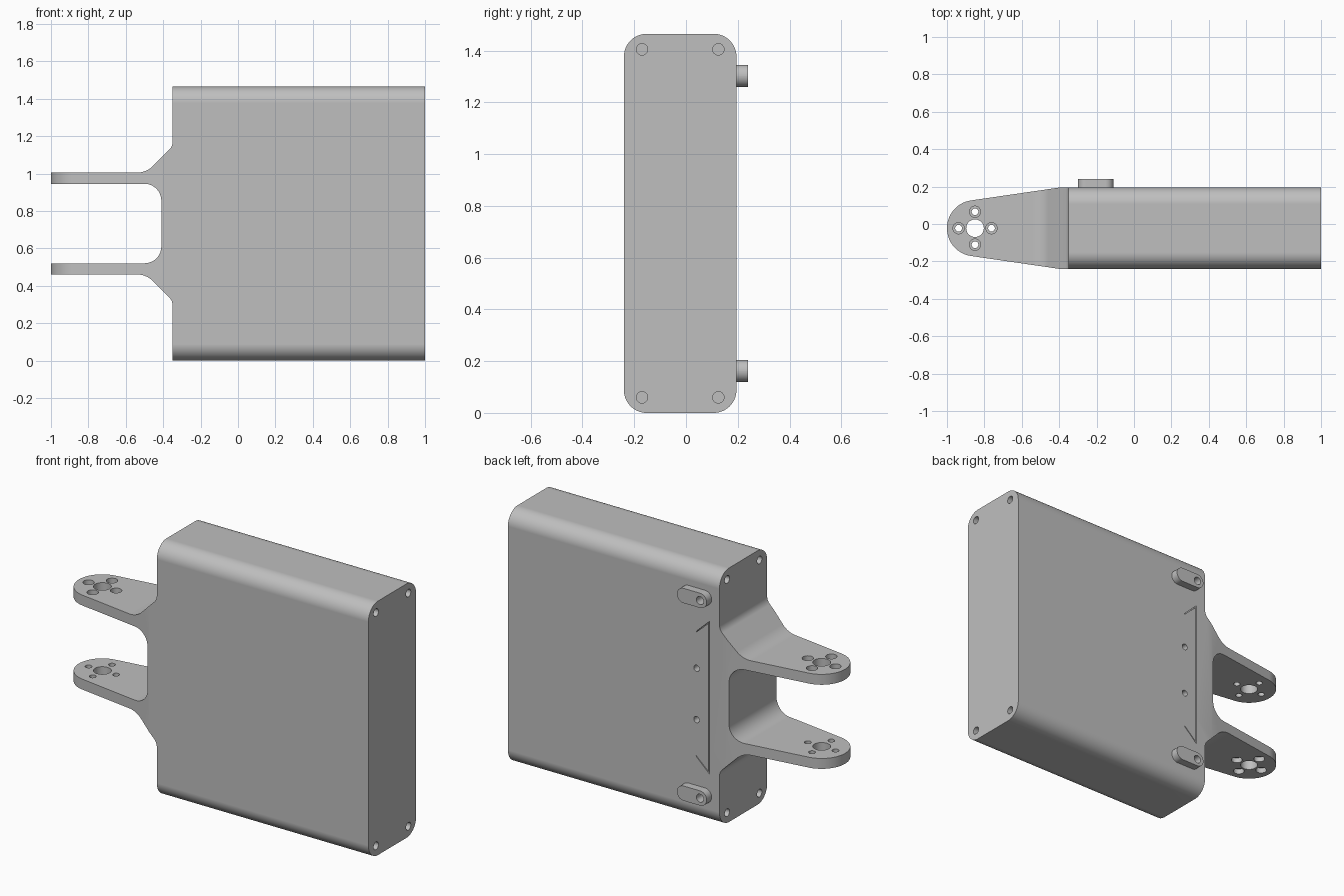
import bpy, bmesh, math
from mathutils import Vector

if "Cube" in bpy.data.objects:
    bpy.data.objects.remove(bpy.data.objects["Cube"])

MID_Y, MID_Z, TOP = -0.0225, 0.7325, 1.465
AXES = {'x': lambda a, b, t: (t, a, b),
        'y': lambda a, b, t: (a, t, b),
        'z': lambda a, b, t: (a, b, t)}

grey = bpy.data.materials.new("plain grey")
grey.diffuse_color = (0.52, 0.52, 0.52, 1)
grey.use_nodes = True
grey.node_tree.nodes["Principled BSDF"].inputs["Base Color"].default_value = grey.diffuse_color


def circle(a, b, r, n=40):
    return [(a + r * math.cos(i * math.tau / n), b + r * math.sin(i * math.tau / n))
            for i in range(n)]


def rounded(corners, steps=14):
    """Polygon from (a, b, radius) corners, with each corner filleted."""
    out = []
    for i, (a, b, r) in enumerate(corners):
        p = Vector((a, b))
        if r == 0:
            out.append((a, b))
            continue
        d0 = (Vector(corners[i - 1][:2]) - p).normalized()
        d1 = (Vector(corners[(i + 1) % len(corners)][:2]) - p).normalized()
        half = d0.angle(d1) / 2
        centre = p + (d0 + d1).normalized() * r / math.sin(half)
        s = p + d0 * r / math.tan(half) - centre
        e = p + d1 * r / math.tan(half) - centre
        sweep = s.angle(e)
        for k in range(steps + 1):
            f = k / steps
            q = (s * math.sin((1 - f) * sweep) + e * math.sin(f * sweep)) / math.sin(sweep)
            out.append(tuple(centre + q))
    return out


def prisms(name, shapes):
    """One object from (points, axis, low, high) extrusions."""
    bm = bmesh.new()
    for pts, axis, lo, hi in shapes:
        rings = [[bm.verts.new(AXES[axis](a, b, t)) for a, b in pts] for t in (lo, hi)]
        n = len(pts)
        bm.faces.new(rings[0])
        bm.faces.new(rings[1][::-1])
        for i in range(n):
            j = (i + 1) % n
            bm.faces.new((rings[0][i], rings[1][i], rings[1][j], rings[0][j]))
    bmesh.ops.recalc_face_normals(bm, faces=bm.faces)
    me = bpy.data.meshes.new(name)
    bm.to_mesh(me)
    bm.free()
    me.materials.append(grey)
    ob = bpy.data.objects.new(name, me)
    bpy.context.collection.objects.link(ob)
    return ob


def boolean(ob, tool, op):
    m = ob.modifiers.new("cut", 'BOOLEAN')
    m.operation, m.object, m.solver = op, tool, 'EXACT'
    bpy.context.view_layer.objects.active = ob
    bpy.ops.object.modifier_apply(modifier=m.name)


# Housing: side silhouette with the two-armed fork, mirrored about mid height
upper = [(1, TOP, 0), (-0.35, TOP, 0), (-0.35, 1.145, 0.06), (-0.49, 1.005, 0.12),
         (-1, 1.005, 0), (-1, 0.945, 0), (-0.41, 0.945, 0.09)]
lower = [(x, 2 * MID_Z - z, r) for x, z, r in reversed(upper)]
housing = prisms("housing_with_fork", [(rounded(upper + lower), 'y', -0.5, 0.5)])

# Plan outline: round fork tips tapering out to the full body width
tilt, tip, R = math.radians(8.3), -0.85, 0.15
arc = [(tip + R * math.cos(t), MID_Y + R * math.sin(t)) for t in
       (math.pi / 2 + tilt + (math.pi - 2 * tilt) * i / 40 for i in range(41))]
first = (arc[0][0] + 2.1 * math.cos(tilt), arc[0][1] + 2.1 * math.sin(tilt))
outline = [first] + arc + [(first[0], 2 * MID_Y - first[1])]
plan = prisms("plan_helper", [(outline, 'z', -0.2, 1.7)])

# End section: rounded rectangle
section = prisms("section_helper", [(rounded(
    [(-0.24, 0, 0.088), (0.195, 0, 0.088), (0.195, TOP, 0.088), (-0.24, TOP, 0.088)]),
    'x', -1.3, 1.3)])
for tool in (plan, section):
    boolean(housing, tool, 'INTERSECT')

# Lugs on the back face
lug_heights = (0.1625, 1.3025)
lugs = []
for label, z in zip(("lower", "upper"), lug_heights):
    lugs.append(prisms(label + "_back_lug", [(rounded(
        [(-0.30, z - 0.0425, 0.0424), (-0.11, z - 0.0425, 0.0424),
         (-0.11, z + 0.0425, 0.0424), (-0.30, z + 0.0425, 0.0424)]), 'y', 0.185, 0.24)]))

# Holes: end screws, lugs, back face, and the fork's pivot pattern
cuts = []
for y in (-0.17, 0.125):
    for z in (0.06, TOP - 0.06):
        cuts += [(circle(y, z, 0.022), 'x', 0.88, 1.1), (circle(y, z, 0.022), 'x', -0.45, -0.23)]
cuts += [(circle(-0.2575, z, 0.023), 'y', 0.1, 0.3) for z in lug_heights]
cuts += [(circle(-0.204, MID_Z + s * 0.148, 0.018), 'y', 0.1, 0.3) for s in (-1, 1)]
cuts.append((circle(tip, MID_Y, 0.047), 'z', 0.3, 1.2))
bores = []
for i in range(4):
    a = i * math.pi / 2
    x, y = tip + 0.088 * math.cos(a), MID_Y + 0.088 * math.sin(a)
    cuts.append((circle(x, y, 0.018), 'z', 0.3, 1.2))
    bores += [(circle(x, y, 0.03), 'z', 0.975, 1.2), (circle(x, y, 0.03), 'z', 0.3, 0.49)]

# Thin groove on the back face
half = [(-0.204, 0.363), (-0.287, 0.441), (-0.281, 0.428), (-0.201, 0.355)]
groove = [(half[0][0], MID_Z + half[0][1]), (half[1][0], MID_Z + half[1][1]),
          (half[1][0], MID_Z - half[1][1]), (half[0][0], MID_Z - half[0][1]),
          (half[3][0], MID_Z - half[3][1]), (half[2][0], MID_Z - half[2][1]),
          (half[2][0], MID_Z + half[2][1]), (half[3][0], MID_Z + half[3][1])]

holes = prisms("hole_cutter", cuts)
counterbores = prisms("counterbore_cutter", bores)
slit = prisms("groove_cutter", [(groove, 'y', 0.17, 0.3)])
for tool in (holes, counterbores, slit):
    boolean(housing, tool, 'DIFFERENCE')
for lug in lugs:
    boolean(lug, holes, 'DIFFERENCE')
for ob in (plan, section, holes, counterbores, slit):
    bpy.data.objects.remove(ob)

# Smooth curved surfaces, crisp edges
for ob in [housing] + lugs:
    bpy.ops.object.select_all(action='DESELECT')
    ob.select_set(True)
    bpy.context.view_layer.objects.active = ob
    bpy.ops.object.shade_smooth_by_angle(angle=math.radians(25))
    wn = ob.modifiers.new("even_shading", 'WEIGHTED_NORMAL')
    wn.keep_sharp = True
